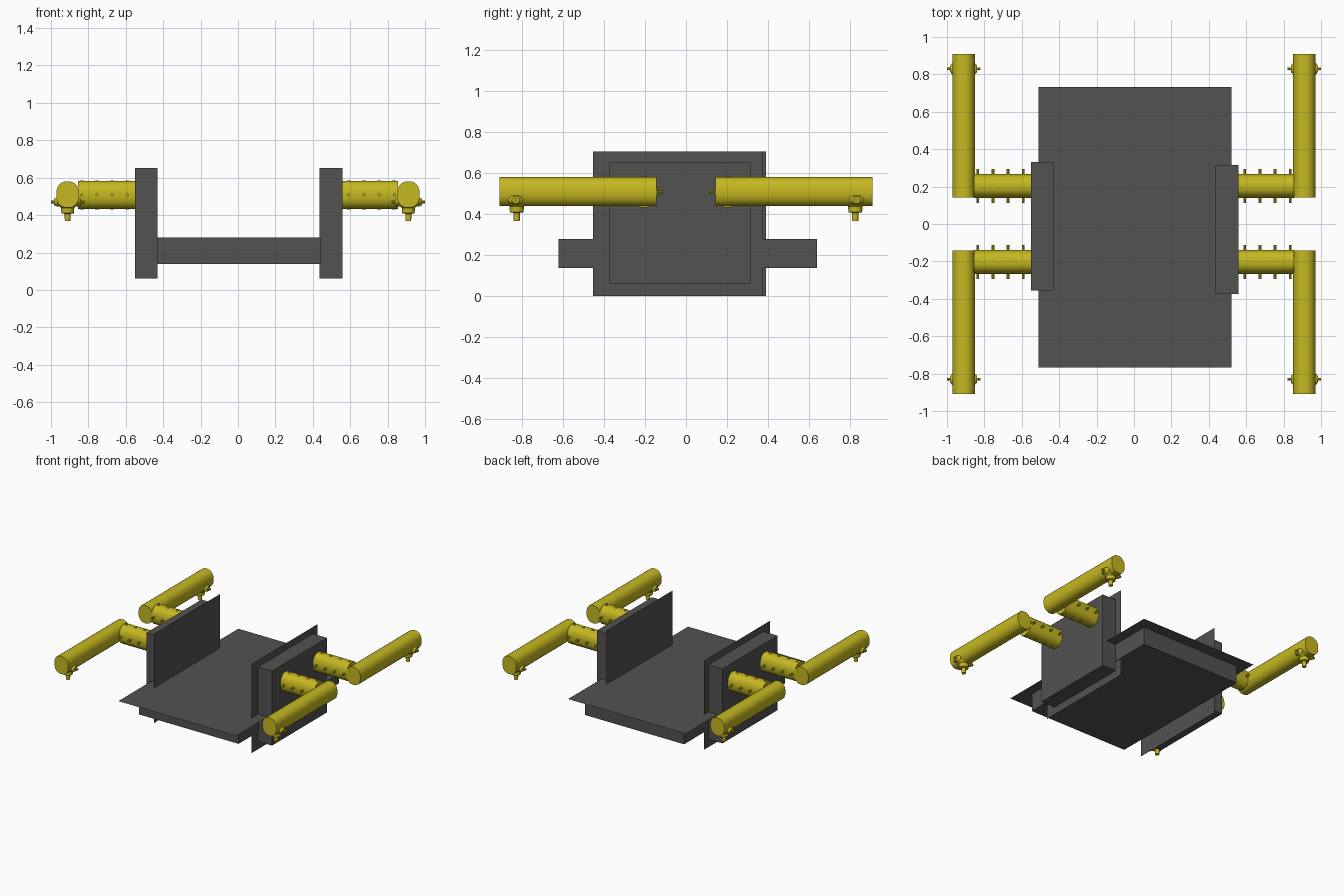
import bpy, math
from mathutils import Matrix, Vector

if "Cube" in bpy.data.objects:
    bpy.data.objects.remove(bpy.data.objects["Cube"])


def material(name, colour):
    m = bpy.data.materials.new(name)
    m.diffuse_color = colour
    m.use_nodes = True
    m.node_tree.nodes["Principled BSDF"].inputs["Base Color"].default_value = m.diffuse_color
    return m


DARK = material("dark_grey", (0.085, 0.085, 0.083, 1))
YELLOW = material("yellow", (0.56, 0.48, 0.015, 1))


def make(name, verts, faces, mat, smooth=False):
    me = bpy.data.meshes.new(name)
    me.from_pydata([tuple(v) for v in verts], [], faces)
    me.materials.append(mat)
    ob = bpy.data.objects.new(name, me)
    bpy.context.collection.objects.link(ob)
    bpy.context.view_layer.objects.active = ob
    ob.select_set(True)
    bpy.ops.object.mode_set(mode='EDIT')
    bpy.ops.mesh.select_all(action='SELECT')
    bpy.ops.mesh.normals_make_consistent(inside=False)
    bpy.ops.object.mode_set(mode='OBJECT')
    if smooth:
        bpy.ops.object.shade_smooth_by_angle(angle=math.radians(35))
    ob.select_set(False)
    return ob


def tray(name, centre, rot, half, depth, lip, shift=(0, 0)):
    """Box that hangs from a larger paper-thin sheet (local z = 0)."""
    (a, b), (c, d), (u, v) = half, lip, shift
    corner = [(-1, -1), (1, -1), (1, 1), (-1, 1)]
    M = Matrix.Translation(centre) @ rot
    vs = [M @ Vector((a * x, b * y, z)) for z in (0, -depth) for x, y in corner]
    vs += [M @ Vector((c * x + u, d * y + v, 0)) for x, y in corner]
    fs = [(i, (i + 1) % 4, 4 + (i + 1) % 4, 4 + i) for i in range(4)]
    make(name, vs, fs + [(4, 5, 6, 7), (8, 9, 10, 11)], DARK)


def sweep(name, p0, axis, rings, n=16, power=2.0):
    """Rings of (distance, half_width, half_height) along an axis; capped."""
    axis = Vector(axis)
    if abs(axis.z) > 0.5:
        side, up = Vector((1, 0, 0)), Vector((0, 1, 0))
    else:
        side, up = axis.cross(Vector((0, 0, 1))), Vector((0, 0, 1))

    def se(t):
        return math.copysign(abs(t) ** (2 / power), t)

    vs = []
    for dist, w, h in rings:
        for i in range(n):
            t = 2 * math.pi * (i + 0.5) / n
            vs.append(Vector(p0) + axis * dist
                      + side * w * se(math.cos(t)) + up * h * se(math.sin(t)))
    fs = [(r * n + i, r * n + (i + 1) % n, (r + 1) * n + (i + 1) % n, (r + 1) * n + i)
          for r in range(len(rings) - 1) for i in range(n)]
    fs += [tuple(range(n)), tuple(range((len(rings) - 1) * n, len(rings) * n))]
    return make(name, vs, fs, YELLOW, True)


# Floor: wide sheet with a shallow box below it
tray("floor", (0.005, 0.008, 0.279), Matrix(), (0.435, 0.63), 0.14,
     (0.515, 0.75), (0, -0.026))

# Side walls: upright sheet inside, box outside
for s, label, dy in ((1, "right", -0.029), (-1, "left", -0.012)):
    tray(label + "_wall", (0.437 if s > 0 else -0.43, dy, 0.357),
         Matrix.Rotation(-s * math.pi / 2, 4, 'Y'), (0.295, 0.344), 0.122,
         (0.353, 0.413), (s * (0.357 - 0.3535) * -1, -0.011))

# Four L-shaped arms
for sx in (-1, 1):
    for sy in (-1, 1):
        tag = ("right" if sx > 0 else "left") + ("_back" if sy > 0 else "_front")
        zc = 0.508
        # Short tube from wall to elbow
        sweep(tag + "_stub_tube", (sx * 0.55, sy * 0.203, zc), (sx, 0, 0),
              [(0, 0.064, 0.075), (0.305, 0.064, 0.075)], 24, 2.3)
        # Cross pins with low collars through the short tube
        for k in range(4):
            x = sx * (0.592 + 0.081 * k)
            sweep(tag + "_cross_pin", (x, sy * 0.203, zc), (0, 1, 0),
                  [(-0.091, 0.008, 0.008), (0.091, 0.008, 0.008)], 10)
            sweep(tag + "_vertical_stud", (x, sy * 0.203, zc), (0, 0, 1),
                  [(-0.078, 0.011, 0.011), (0.078, 0.011, 0.011)], 10)
        # Long outer arm
        sweep(tag + "_long_arm", (sx * 0.911, sy * 0.143, 0.510), (0, sy, 0),
              [(0, 0.061, 0.071), (0.766, 0.061, 0.071)], 24, 2.3)
        # Horizontal pin and its conical collars near the arm tip
        sweep(tag + "_tip_pin", (sx * 0.911, sy * 0.83, 0.47), (1, 0, 0),
              [(-0.089, 0.008, 0.008), (0.089, 0.008, 0.008)], 10)
        sweep(tag + "_tip_collar", (sx * 0.911, sy * 0.83, 0.47), (1, 0, 0),
              [(-0.072, 0.018, 0.018), (-0.055, 0.038, 0.025),
               (0.055, 0.038, 0.025), (0.072, 0.018, 0.018)], 12)
        # Downward nozzle: flared collar, barrel, tip
        sweep(tag + "_nozzle", (sx * 0.911, sy * 0.825, 0.46), (0, 0, -1),
              [(0, 0.058, 0.058), (0.022, 0.036, 0.036), (0.050, 0.034, 0.034),
               (0.053, 0.017, 0.017), (0.092, 0.015, 0.015)], 16)
